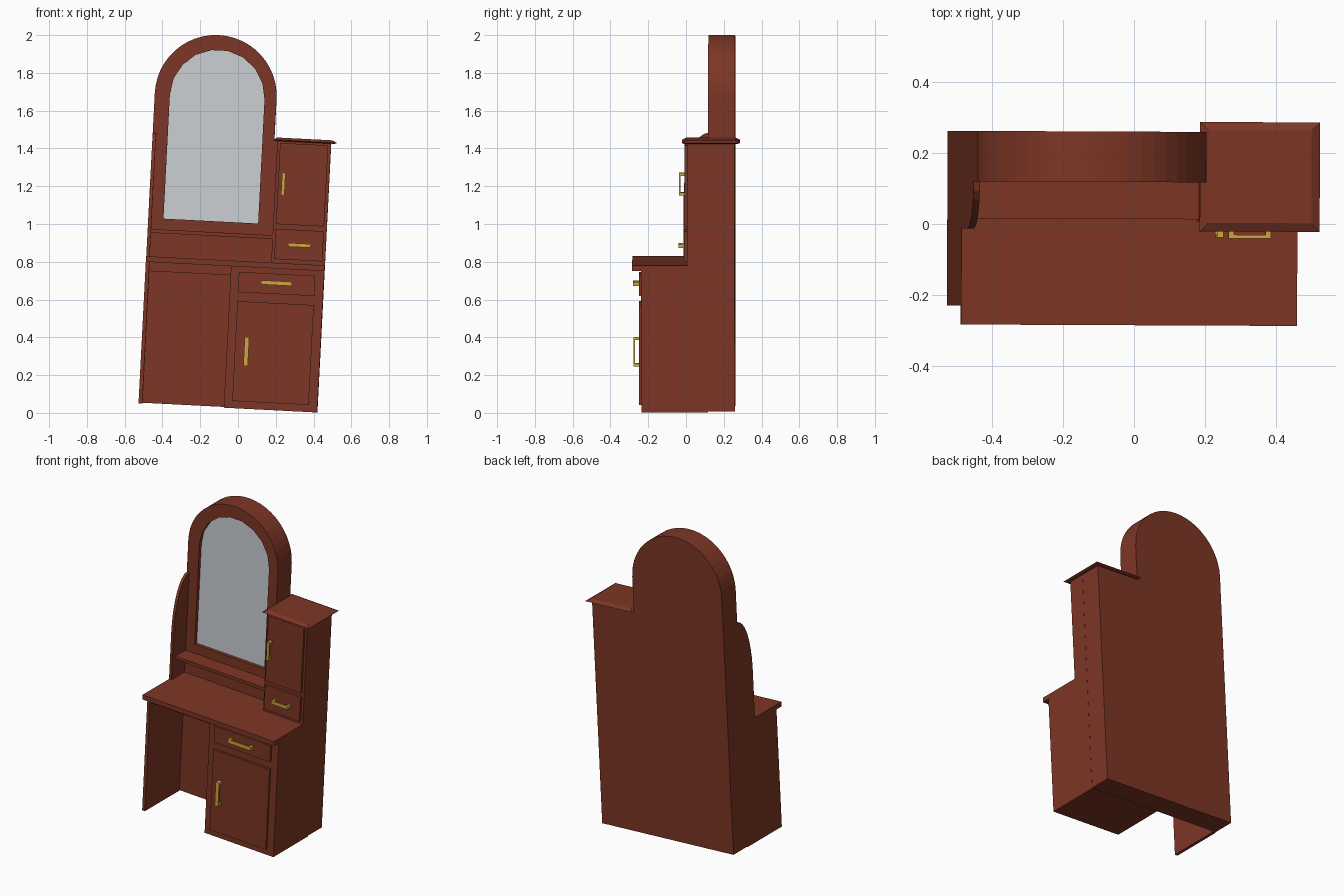
import bpy, bmesh, math
from mathutils import Matrix

if "Cube" in bpy.data.objects:
    bpy.data.objects.remove(bpy.data.objects["Cube"])

# The whole piece leans a little to the right and is turned very slightly
LEAN = (Matrix.Rotation(math.radians(-0.25), 4, 'Z')
        @ Matrix.Translation((0.42, 0, 0.002))
        @ Matrix.Rotation(math.radians(2.95), 4, 'Y'))


def material(name, rgb):
    m = bpy.data.materials.new(name)
    m.diffuse_color = (*rgb, 1)
    m.use_nodes = True
    m.node_tree.nodes["Principled BSDF"].inputs["Base Color"].default_value = m.diffuse_color
    return m


WOOD = material("red_brown_wood", (0.205, 0.037, 0.019))
GLASS = material("mirror_grey", (0.60, 0.63, 0.65))
GOLD = material("brass", (0.64, 0.39, 0.045))


def finish(name, bm, mat):
    bmesh.ops.recalc_face_normals(bm, faces=bm.faces)
    me = bpy.data.meshes.new(name)
    bm.to_mesh(me)
    bm.free()
    me.materials.append(mat)
    ob = bpy.data.objects.new(name, me)
    bpy.context.collection.objects.link(ob)
    ob.matrix_world = LEAN
    return ob


def prism(name, pts, a, b, axis='Y', mat=WOOD):
    """Extrude a profile: (x, z) along Y or (y, z) along X, from a to b."""
    bm = bmesh.new()
    def at(p, d):
        return (p[0], d, p[1]) if axis == 'Y' else (d, p[0], p[1])
    lo = [bm.verts.new(at(p, a)) for p in pts]
    hi = [bm.verts.new(at(p, b)) for p in pts]
    bm.faces.new(lo)
    bm.faces.new(hi[::-1])
    n = len(pts)
    for i in range(n):
        j = (i + 1) % n
        bm.faces.new((lo[i], hi[i], hi[j], lo[j]))
    return finish(name, bm, mat)


def box(name, x, y, z, mat=WOOD):
    return prism(name, [(x[0], z[0]), (x[1], z[0]), (x[1], z[1]), (x[0], z[1])],
                 y[0], y[1], 'Y', mat)


def arc(cx, cz, r, n):
    return [(cx + r * math.cos(math.pi * i / n), cz + r * math.sin(math.pi * i / n))
            for i in range(n + 1)]


def handle(name, x, z, length, width, y, upright):
    """Bar pull standing on two posts; y is the face it is fixed to."""
    bm = bmesh.new()
    def part(along, size, yc, depth):
        loc = (x, yc, z + along) if upright else (x + along, yc, z)
        dim = (width, depth, size) if upright else (size, depth, width)
        bmesh.ops.create_cube(bm, size=1, matrix=Matrix.Translation(loc) @ Matrix.Diagonal((*dim, 1)))
    part(0, length, y - 0.026, 0.01)
    for s in (-1, 1):
        part(s * (length / 2 - 0.008), 0.016, y - 0.012, 0.026)
    return finish(name, bm, GOLD)


# Back slab with arched top, recessed for the mirror
back = prism("arched_back", [(-0.947, 0.004), (-0.001, 0.004), (-0.001, 1.43), (-0.302, 1.43)]
             + arc(-0.6245, 1.646, 0.3225, 24), 0.118, 0.26)
opening = [(-0.867, 0.983), (-0.365, 0.983)] + arc(-0.616, 1.64, 0.251, 9)
cutter = prism("mirror_cutter", opening, 0.05, 0.145)
cutter.hide_render = True
mod = back.modifiers.new("recess", 'BOOLEAN')
mod.operation = 'DIFFERENCE'
mod.solver = 'EXACT'
mod.object = cutter
bpy.context.view_layer.objects.active = back
bpy.ops.object.modifier_apply(modifier=mod.name)
bpy.data.objects.remove(cutter)
prism("mirror_glass", opening, 0.139, 0.146, 'Y', GLASS)

# Desk, kneehole side and apron
box("desk_top", (-0.947, 0), (-0.285, 0.119), (0.75, 0.78))
box("left_side_panel", (-0.947, -0.927), (-0.232, 0.119), (0, 0.75))
box("kneehole_apron", (-0.927, -0.495), (-0.21, -0.19), (0.702, 0.75))

# Lower cabinet
box("lower_cabinet", (-0.495, 0), (-0.235, 0.119), (0, 0.75))
box("lower_drawer_front", (-0.452, -0.047), (-0.248, -0.23), (0.615, 0.722))
box("lower_door", (-0.452, -0.047), (-0.248, -0.23), (0.038, 0.567))

# Upper cabinet
box("upper_cabinet", (-0.285, 0), (0.008, 0.119), (0.78, 1.43))
box("upper_door", (-0.27, -0.015), (-0.006, 0.01), (0.985, 1.415))
box("upper_drawer_front", (-0.27, -0.015), (-0.008, 0.01), (0.80, 0.96))

# Cabinet cap with sloping edges
bm = bmesh.new()
rings = []
for z, e in ((1.425, 0.012), (1.43, 0.0), (1.443, 0.024)):
    x0, x1, y0, y1 = -0.309 + e, 0.029 - e, -0.02 + e, 0.288 - e
    rings.append([bm.verts.new(p) for p in ((x0, y0, z), (x1, y0, z), (x1, y1, z), (x0, y1, z))])
for r, s in zip(rings, rings[1:]):
    for i in range(4):
        j = (i + 1) % 4
        bm.faces.new((r[i], r[j], s[j], s[i]))
bm.faces.new(rings[0])
bm.faces.new(rings[-1])
finish("cabinet_cap", bm, WOOD)

# Ledge below the mirror and the curved left wing
box("mirror_ledge", (-0.93, -0.285), (0.014, 0.119), (0.905, 0.925))
wing = [(0.119, 0.78), (-0.015, 0.78)]
for i in range(9):
    t = math.pi / 2 * i / 8
    wing.append((0.119 - 0.134 * math.cos(t), 1.09 + 0.345 * math.sin(t)))
prism("left_wing", wing, -0.947, -0.929, 'X')

# Brass pulls
handle("lower_door_handle", -0.391, 0.303, 0.155, 0.024, -0.248, True)
handle("lower_drawer_handle", -0.25, 0.673, 0.165, 0.022, -0.248, False)
handle("upper_door_handle", -0.242, 1.199, 0.12, 0.018, -0.006, True)
handle("upper_drawer_handle", -0.14, 0.879, 0.12, 0.02, -0.008, False)
